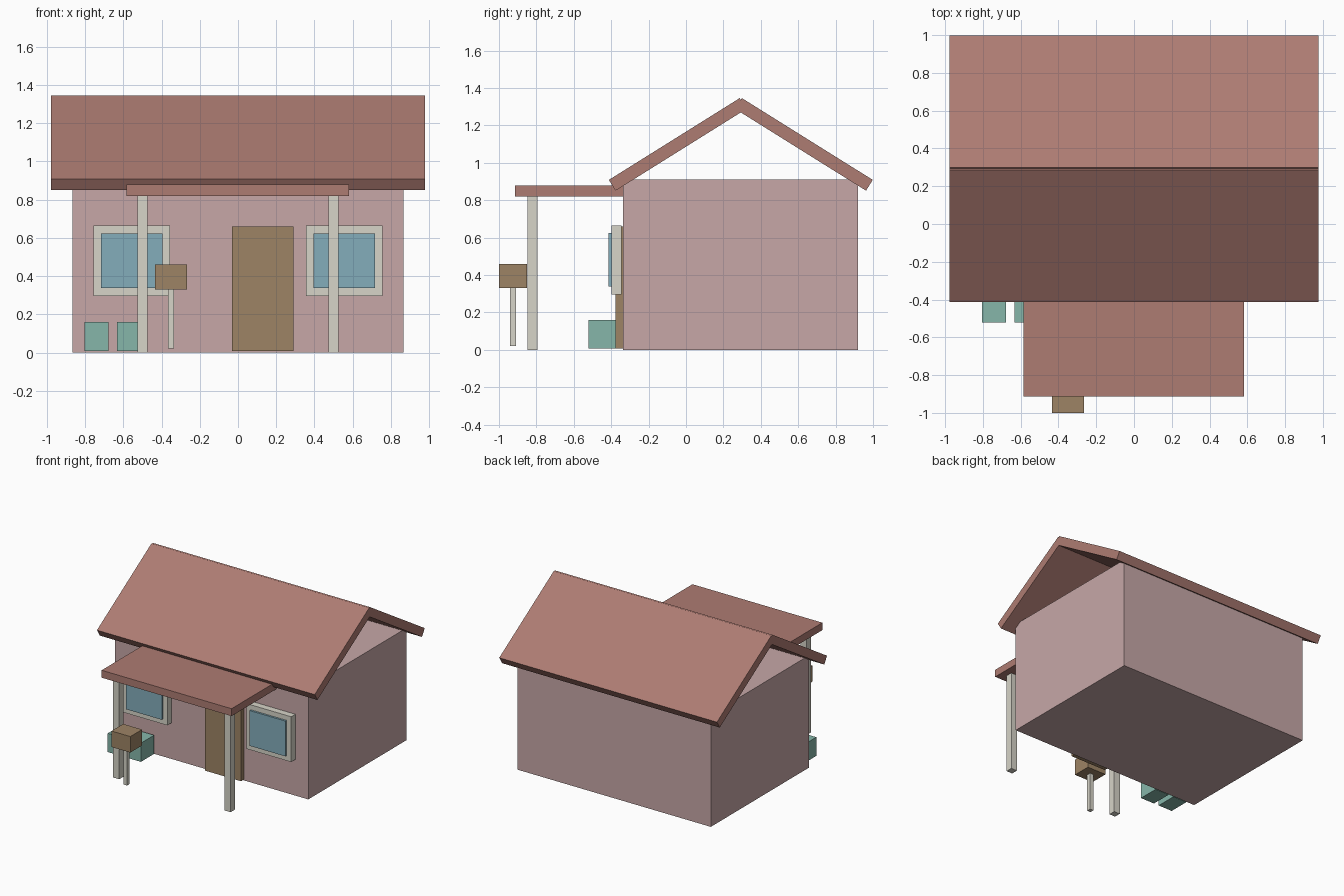
import bpy, bmesh, math
from mathutils import Matrix, Vector

if "Cube" in bpy.data.objects:
    bpy.data.objects.remove(bpy.data.objects["Cube"])


def material(name, rgb):
    m = bpy.data.materials.new(name)
    m.diffuse_color = (*rgb, 1)
    m.use_nodes = True
    m.node_tree.nodes["Principled BSDF"].inputs["Base Color"].default_value = m.diffuse_color
    return m


PINK = material("wall_pink", (0.57, 0.39, 0.39))
ROOF = material("roof_red", (0.42, 0.20, 0.17))
CREAM = material("trim_cream", (0.68, 0.66, 0.58))
BLUE = material("glass_blue", (0.23, 0.42, 0.50))
BROWN = material("wood_brown", (0.34, 0.23, 0.13))
GREEN = material("planter_green", (0.24, 0.47, 0.40))


def box(name, x, y, z, mat, pitch=0.0):
    """Box spanning the given ranges, optionally tilted about x through its centre."""
    size = Vector((x[1] - x[0], y[1] - y[0], z[1] - z[0]))
    bm = bmesh.new()
    bmesh.ops.create_cube(bm, size=1, matrix=Matrix.Diagonal((*size, 1)))
    mesh = bpy.data.meshes.new(name)
    bm.to_mesh(mesh)
    bm.free()
    mesh.materials.append(mat)
    ob = bpy.data.objects.new(name, mesh)
    ob.location = ((x[0] + x[1]) / 2, (y[0] + y[1]) / 2, (z[0] + z[1]) / 2)
    ob.rotation_euler.x = pitch
    bpy.context.collection.objects.link(ob)
    return ob


# House body
box("walls", (-0.867, 0.867), (-0.337, 0.92), (0, 0.91), PINK)

# Gable roof: two tilted slabs meeting at the ridge
RIDGE_Y, THICK, LENGTH = 0.293, 0.068, 0.825
pitch = math.radians(32)
for side, name in ((-1, "front_roof_slab"), (1, "back_roof_slab")):
    # slab centre, measured from the top corner beside the ridge
    off = 0.006 + LENGTH / 2 * math.cos(pitch) - THICK / 2 * math.sin(pitch)
    cy = RIDGE_Y + side * off
    cz = 1.346 - LENGTH / 2 * math.sin(pitch) - THICK / 2 * math.cos(pitch)
    box(name, (-0.977, 0.977), (cy - LENGTH / 2, cy + LENGTH / 2),
        (cz - THICK / 2, cz + THICK / 2), ROOF, -side * pitch)

# Porch roof
box("porch_roof", (-0.584, 0.582), (-0.914, -0.337), (0.82, 0.88), ROOF)

# Porch posts and windows on both sides
for s, side in ((-1, "left"), (1, "right")):
    def centred(c, w):
        return (s * c - w / 2, s * c + w / 2)
    box(side + "_porch_post", centred(0.5, 0.054), (-0.847, -0.793), (0, 0.82), CREAM)
    box(side + "_window_frame", centred(0.556, 0.4), (-0.398, -0.344), (0.297, 0.664), CREAM)
    box(side + "_window_glass", centred(0.555, 0.322), (-0.414, -0.38), (0.338, 0.624), BLUE)

# Front door
box("door", (-0.032, 0.29), (-0.376, -0.335), (0.008, 0.66), BROWN)

# Mailbox on its post
box("mailbox", (-0.435, -0.266), (-1.0, -0.85), (0.33, 0.46), BROWN)
box("mailbox_post", (-0.367, -0.336), (-0.942, -0.909), (0.022, 0.33), CREAM)

# Planters beside the porch
for i, x in enumerate((-0.741, -0.569)):
    box(f"planter_{i + 1}", (x - 0.063, x + 0.063), (-0.522, -0.352), (0.008, 0.16), GREEN)
